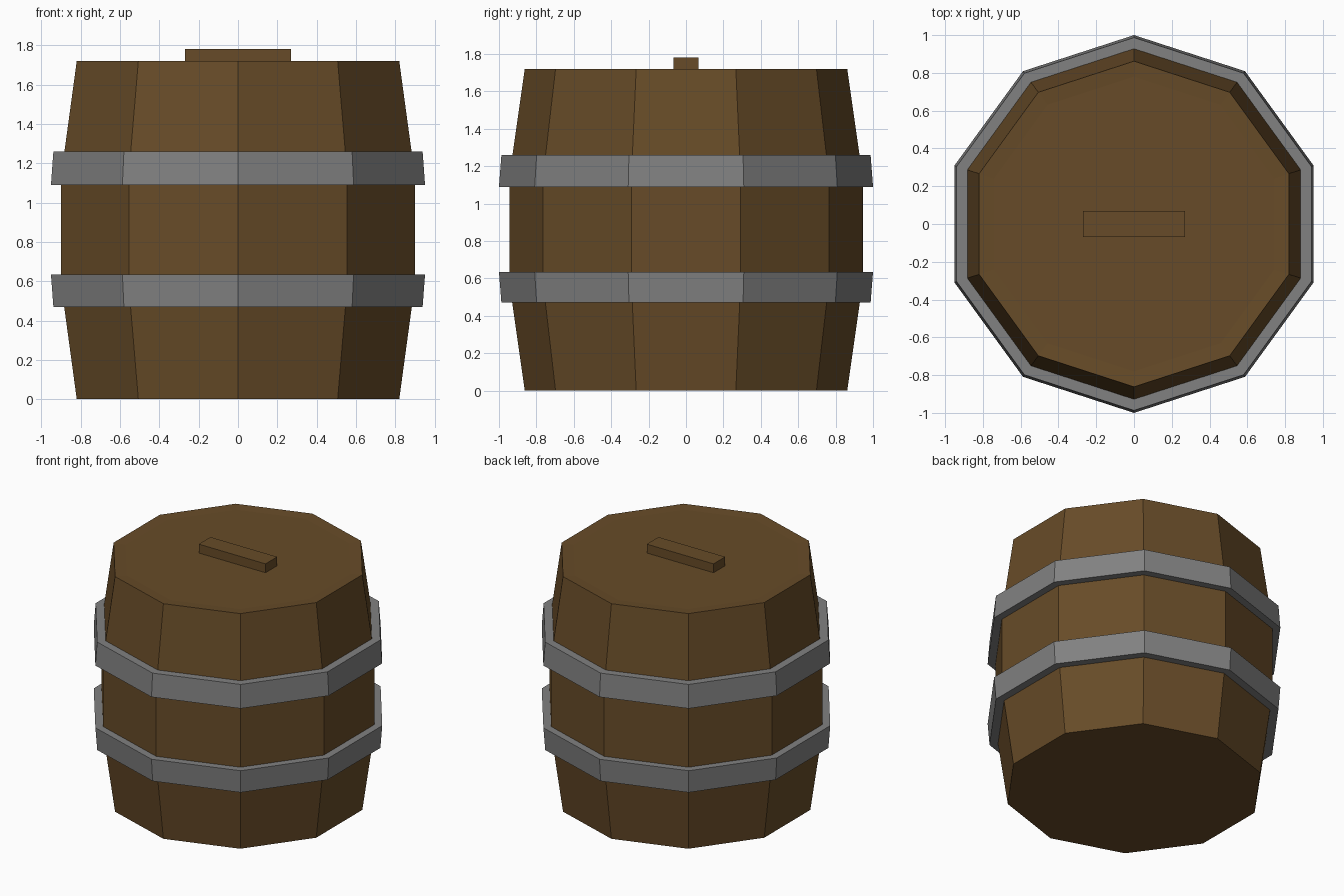
import bpy, bmesh, math

if "Cube" in bpy.data.objects:
    bpy.data.objects.remove(bpy.data.objects["Cube"])

SIDES = 10


def material(name, rgb):
    m = bpy.data.materials.new(name)
    m.diffuse_color = (*rgb, 1)
    m.use_nodes = True
    m.node_tree.nodes["Principled BSDF"].inputs["Base Color"].default_value = m.diffuse_color
    return m


wood = material("brown wood", (0.136, 0.071, 0.021))
iron = material("grey iron", (0.22, 0.22, 0.22))


def lathe(name, profile, mat, closed=False):
    """Turn (radius, z) points into a ten-sided solid, corners on the y axis."""
    bm = bmesh.new()
    rings = []
    for r, z in profile:
        rings.append([bm.verts.new((r * math.cos(a), r * math.sin(a), z))
                      for a in (math.pi / 2 + i * math.tau / SIDES for i in range(SIDES))])
    pairs = list(zip(rings, rings[1:]))
    if closed:
        pairs.append((rings[-1], rings[0]))
    else:
        bm.faces.new(rings[0])
        bm.faces.new(rings[-1])
    for a, b in pairs:
        for i in range(SIDES):
            j = (i + 1) % SIDES
            bm.faces.new((a[i], a[j], b[j], b[i]))
    bmesh.ops.recalc_face_normals(bm, faces=bm.faces)
    me = bpy.data.meshes.new(name)
    bm.to_mesh(me)
    bm.free()
    me.materials.append(mat)
    ob = bpy.data.objects.new(name, me)
    bpy.context.collection.objects.link(ob)
    return ob


# Barrel body with a barely sunken lid
lathe("barrel_body", [(0.862, 0), (0.945, 0.58), (0.945, 1.14), (0.862, 1.72),
                      (0.78, 1.715)], wood)

# Iron hoops, tapered towards the barrel ends
lathe("lower_hoop", [(0.90, 0.47), (0.987, 0.47), (1.0, 0.635), (0.90, 0.635)], iron, True)
lathe("upper_hoop", [(0.90, 1.09), (1.0, 1.09), (0.987, 1.26), (0.90, 1.26)], iron, True)

# Lid handle
bpy.ops.mesh.primitive_cube_add(size=1, location=(0, 0, 1.745))
handle = bpy.context.object
handle.name = "lid_handle"
handle.scale = (0.54, 0.135, 0.07)
handle.data.materials.append(wood)
